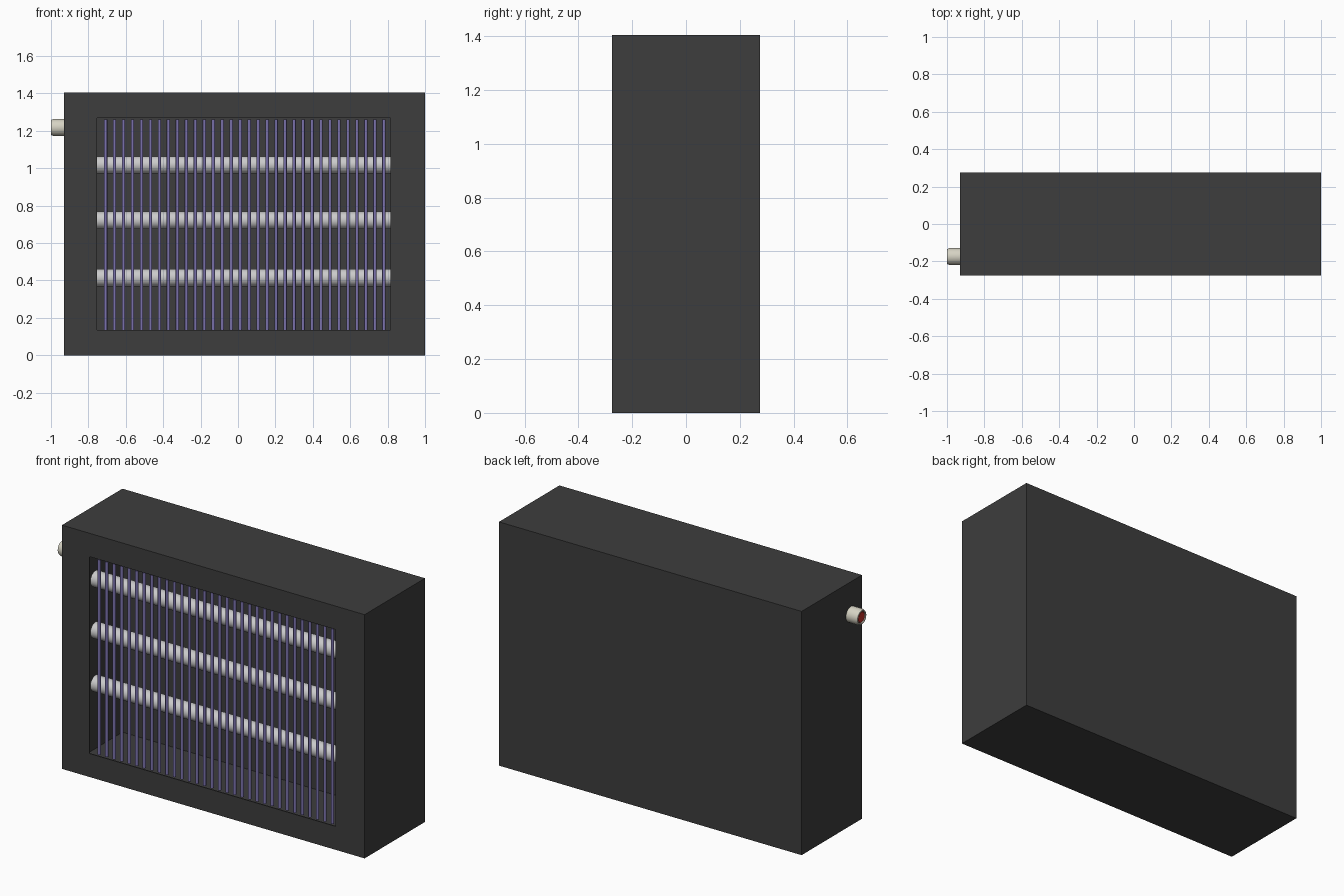
import bpy, bmesh, math
from mathutils import Matrix

if "Cube" in bpy.data.objects:
    bpy.data.objects.remove(bpy.data.objects["Cube"])


def material(name, rgb):
    m = bpy.data.materials.new(name)
    m.diffuse_color = (*rgb, 1)
    m.use_nodes = True
    m.node_tree.nodes["Principled BSDF"].inputs["Base Color"].default_value = m.diffuse_color
    return m


CASE = material("dark_case", (0.047, 0.047, 0.047))
PURPLE = material("purple_wire", (0.20, 0.17, 0.42))
CREAM = material("cream_plastic", (0.66, 0.64, 0.54))
RED = material("red_button", (0.55, 0.03, 0.02))


def add_object(name, bm, mat=None, smooth=False):
    bmesh.ops.recalc_face_normals(bm, faces=bm.faces)
    me = bpy.data.meshes.new(name)
    bm.to_mesh(me)
    bm.free()
    ob = bpy.data.objects.new(name, me)
    bpy.context.collection.objects.link(ob)
    if mat:
        me.materials.append(mat)
    if smooth:
        bpy.ops.object.select_all(action='DESELECT')
        ob.select_set(True)
        bpy.context.view_layer.objects.active = ob
        bpy.ops.object.shade_smooth_by_angle(angle=math.radians(40))
    return ob


def rod(bm, centre, radius, length, axis, sides):
    rot = Matrix.Rotation(math.pi / 2, 4, 'Y') if axis == 'X' else Matrix()
    bmesh.ops.create_cone(bm, cap_ends=True, segments=sides, radius1=radius,
                          radius2=radius, depth=length,
                          matrix=Matrix.Translation(centre) @ rot)


def lathe_x(name, profile, y, z, mat, sides=32):
    # profile of (x, radius) points spun around the x direction
    bm = bmesh.new()
    rings = []
    for x, r in profile:
        rings.append([bm.verts.new((x, y + r * math.cos(2 * math.pi * i / sides),
                                    z + r * math.sin(2 * math.pi * i / sides)))
                      for i in range(sides)])
    for a, b in zip(rings, rings[1:]):
        for i in range(sides):
            j = (i + 1) % sides
            bm.faces.new((a[i], a[j], b[j], b[i]))
    bm.faces.new(rings[0])
    bm.faces.new(rings[-1])
    return add_object(name, bm, mat, True)


# Hollow thin-walled case with a rectangular front opening
X0, X1, Y, H = -0.93, 1.0, 0.275, 1.405
bm = bmesh.new()


def rect(x0, x1, y, z0, z1):
    return [bm.verts.new(p) for p in ((x0, y, z0), (x1, y, z0), (x1, y, z1), (x0, y, z1))]


back = rect(X0, X1, Y, 0, H)
front = rect(X0, X1, -Y, 0, H)
opening = rect(-0.755, 0.815, -Y, 0.135, 1.27)
bm.faces.new(back)
for i in range(4):
    j = (i + 1) % 4
    bm.faces.new((back[i], back[j], front[j], front[i]))
    bm.faces.new((front[i], front[j], opening[j], opening[i]))
case = add_object("case", bm, CASE)
wall = case.modifiers.new("wall", 'SOLIDIFY')
wall.thickness = 0.006
wall.offset = -1

# Row of vertical wires just behind the opening
bm = bmesh.new()
for i in range(32):
    rod(bm, (-0.708 + i * 0.048, -0.253, 0.6975), 0.009, 1.125, 'Z', 12)
add_object("grille_wires", bm, PURPLE, True)

# Three horizontal lamp tubes
for i, z in enumerate((0.415, 0.722, 1.018)):
    bm = bmesh.new()
    rod(bm, (0.035, -0.035, z), 0.046, 1.84, 'X', 32)
    add_object(f"lamp_tube_{i + 1}", bm, None, True)

# Power button: cream collar with a recessed red cap
lathe_x("button_collar", [(-0.925, 0.045), (-0.986, 0.045), (-1.0, 0.040),
                          (-1.0, 0.034), (-0.988, 0.034)], -0.174, 1.218, CREAM)
lathe_x("button_cap", [(-0.985, 0.031), (-0.995, 0.031), (-0.998, 0.028)],
        -0.174, 1.218, RED)
